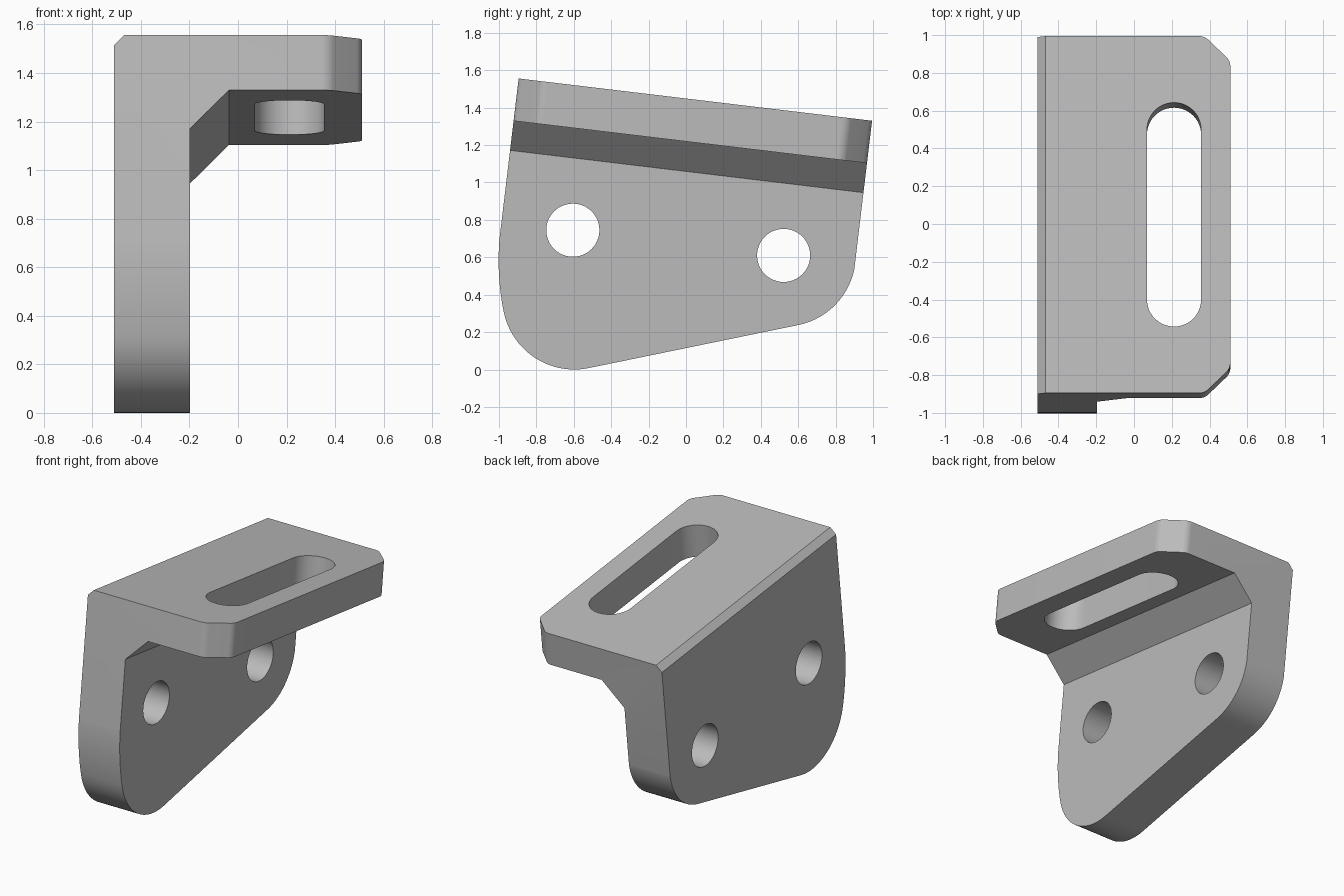
import bpy, bmesh, math
from mathutils import Vector

old = bpy.data.objects.get("Cube")
if old:
    bpy.data.objects.remove(old, do_unlink=True)

# Material
grey = bpy.data.materials.new("plain grey")
grey.use_nodes = True
colour = (0.5, 0.5, 0.5, 1)
grey.diffuse_color = colour
grey.node_tree.nodes["Principled BSDF"].inputs["Base Color"].default_value = colour

# Tilted frame: origin on the middle of the top face's long centre line
TILT = math.radians(6.82)
ORIGIN = Vector((0, 0.05, 1.443))
X = Vector((1, 0, 0))
U = Vector((0, math.cos(TILT), -math.sin(TILT)))   # along the flange
W = Vector((0, math.sin(TILT), math.cos(TILT)))    # normal to the flange
Y, Z, ZERO = Vector((0, 1, 0)), Vector((0, 0, 1)), Vector()


def arc(cx, cy, r, start, end, n=16):
    angles = [math.radians(start + (end - start) * i / n) for i in range(n + 1)]
    return [(cx + r * math.cos(a), cy + r * math.sin(a)) for a in angles]


def prism(name, pts, origin, a, b, c, low, high):
    """Extrude a 2D outline on axes a, b along c from low to high."""
    bm = bmesh.new()
    base = [bm.verts.new(origin + a * p + b * q + c * low) for p, q in pts]
    face = bm.faces.new(base)
    new = bmesh.ops.extrude_face_region(bm, geom=[face])["geom"]
    top = [v for v in new if isinstance(v, bmesh.types.BMVert)]
    bmesh.ops.translate(bm, verts=top, vec=c * (high - low))
    bmesh.ops.recalc_face_normals(bm, faces=bm.faces)
    mesh = bpy.data.meshes.new(name)
    bm.to_mesh(mesh)
    bm.free()
    mesh.materials.append(grey)
    ob = bpy.data.objects.new(name, mesh)
    bpy.context.collection.objects.link(ob)
    return ob


def cut(target, cutter, operation):
    mod = target.modifiers.new("cut", "BOOLEAN")
    mod.object, mod.operation, mod.solver = cutter, operation, "EXACT"
    bpy.context.view_layer.objects.active = target
    bpy.ops.object.modifier_apply(modifier=mod.name)
    bpy.data.objects.remove(cutter, do_unlink=True)


# Angle section with a chamfered outer edge and a gusset inside
section = [(-0.51, -1.8), (-0.51, -0.041), (-0.469, 0), (0.7, 0),
           (0.7, -0.228), (-0.037, -0.228), (-0.197, -0.387), (-0.197, -1.8)]
bracket = prism("angle_bracket", section, ORIGIN, X, W, U, -1.3, 1.3)

# Flange plan: square ends, chamfered and softened outer corners
corner = arc(0.345, 0.8815, 0.07, 90, 45, 8) + arc(0.44, 0.79, 0.07, 45, 0, 8)
plan = [(-0.8, 0.9515)] + corner + [(x, -u) for x, u in reversed(corner)] + [(-0.8, -0.9515)]
cut(bracket, prism("plan_cutter", plan, ORIGIN, X, U, W, -2, 0.5), "INTERSECT")

# Plate outline: bowed front edge, round lower corners, sloping bottom
lower = (arc(0.398, 0.584, 1.4, 173.2, 191.3, 20)
         + arc(-0.597, 0.385, 0.385, 191.3, 281.5, 32)[1:]
         + arc(0.523, 0.615, 0.385, 281.5, 353.2, 28))
side = [(-1.4, 2), (-1.4, lower[0][1])] + lower + [(1.4, lower[-1][1]), (1.4, 2)]
cut(bracket, prism("outline_cutter", side, ZERO, Y, Z, X, -0.9, 0.9), "INTERSECT")

# Two round holes through the plate
for y, z in ((-0.605, 0.745), (0.522, 0.61)):
    hole = arc(y, z, 0.142, 0, 360, 48)[:-1]
    cut(bracket, prism("hole_cutter", hole, ZERO, Y, Z, X, -0.8, 0), "DIFFERENCE")

# Long slot through the flange
slot = arc(0.212, 0.454, 0.143, 0, 180, 24) + arc(0.212, -0.454, 0.143, 180, 360, 24)
cut(bracket, prism("slot_cutter", slot, ORIGIN, X, U, W, -0.5, 0.3), "DIFFERENCE")

# Smooth the round walls, keep the edges sharp
bpy.ops.object.select_all(action="DESELECT")
bracket.select_set(True)
bpy.context.view_layer.objects.active = bracket
bpy.ops.object.shade_smooth_by_angle(angle=math.radians(20))
